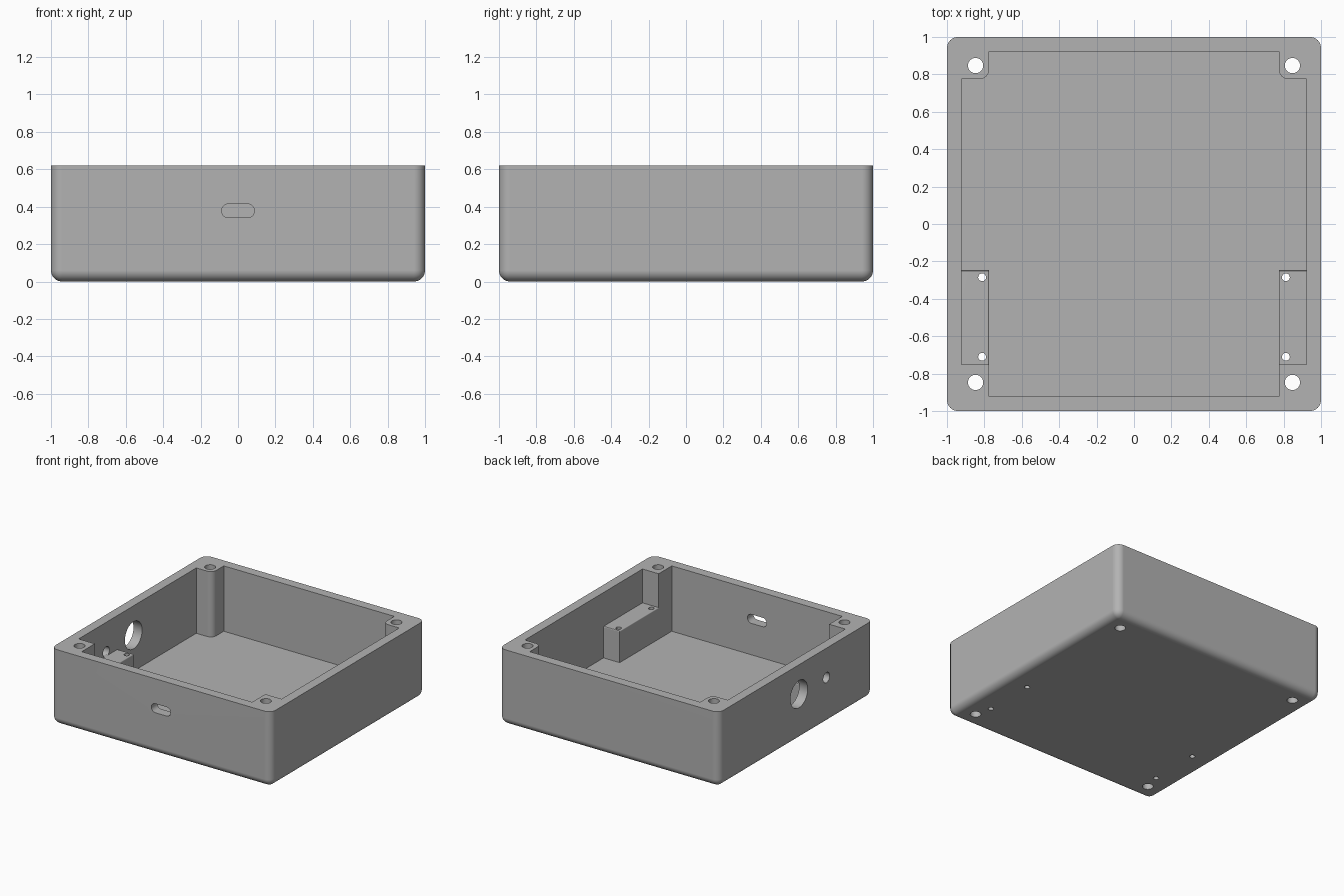
import bpy, bmesh, math
from mathutils import Matrix, Vector

cube = bpy.data.objects.get("Cube")
if cube:
    bpy.data.objects.remove(cube, do_unlink=True)

HEIGHT, FLOOR, LEDGE_TOP = 0.62, 0.083, 0.342
INNER, POST, FRONT_POST = 0.922, 0.775, 0.752
PORT_Z = 0.378

grey = bpy.data.materials.new("plain grey")
grey.use_nodes = True
color = (0.45, 0.45, 0.45, 1)
grey.diffuse_color = color
grey.node_tree.nodes["Principled BSDF"].inputs["Base Color"].default_value = color


def finish(bm, name):
    bmesh.ops.recalc_face_normals(bm, faces=bm.faces)
    mesh = bpy.data.meshes.new(name)
    bm.to_mesh(mesh)
    bm.free()
    obj = bpy.data.objects.new(name, mesh)
    mesh.materials.append(grey)
    bpy.context.collection.objects.link(obj)
    return obj


def box_mesh(low, high):
    low, high = Vector(low), Vector(high)
    bm = bmesh.new()
    bmesh.ops.create_cube(bm, size=1)
    for v in bm.verts:
        v.co = (low + high) / 2 + v.co * (high - low)
    return bm


def prism(points, depth, name, matrix):
    """Extrude a flat outline along its local z, then place it."""
    bm = bmesh.new()
    face = bm.faces.new([bm.verts.new((x, y, 0)) for x, y in points])
    out = bmesh.ops.extrude_face_region(bm, geom=[face])
    verts = [g for g in out["geom"] if isinstance(g, bmesh.types.BMVert)]
    bmesh.ops.translate(bm, verts=verts, vec=(0, 0, depth))
    bm.transform(matrix)
    return finish(bm, name)


def arc(cx, cy, r, start, end, steps):
    angles = [math.radians(start + (end - start) * i / steps) for i in range(steps + 1)]
    return [(cx + r * math.cos(a), cy + r * math.sin(a)) for a in angles]


def circle(r):
    return arc(0, 0, r, 0, 360, 32)[:-1]


def activate(obj):
    bpy.ops.object.select_all(action="DESELECT")
    obj.select_set(True)
    bpy.context.view_layer.objects.active = obj


def cut(obj, cutter):
    activate(obj)
    mod = obj.modifiers.new("cut", "BOOLEAN")
    mod.operation, mod.solver, mod.object = "DIFFERENCE", "EXACT", cutter
    bpy.ops.object.modifier_apply(modifier=mod.name)


def smooth(obj):
    activate(obj)
    bpy.ops.object.shade_smooth_by_angle(angle=math.radians(30))
    mod = obj.modifiers.new("even normals", "WEIGHTED_NORMAL")
    mod.keep_sharp = True


# Outer block, rounded on every edge except the top rim
bm = box_mesh((-1, -1, 0), (1, 1, HEIGHT))
edges = [e for e in bm.edges if min(v.co.z for v in e.verts) < 0.01]
bmesh.ops.bevel(bm, geom=edges, offset=0.06, segments=8, profile=0.5, affect="EDGES")
case = finish(bm, "case_shell")

# Cavity outline, leaving square front posts and rounded back posts
r = 0.05
right_half = [(POST, -INNER), (POST, -FRONT_POST), (INNER, -FRONT_POST), (INNER, POST)]
right_half += arc(POST + r, POST + r, r, 270, 180, 8) + [(POST, INNER)]
outline = right_half + [(-x, y) for x, y in reversed(right_half)]
cutters = [prism(outline, HEIGHT, "cavity_cutter", Matrix.Translation((0, 0, FLOOR)))]

# Corner screw holes
for sx in (-1, 1):
    for sy in (-1, 1):
        place = Matrix.Translation((sx * 0.847, sy * 0.847, -0.1))
        cutters.append(prism(circle(0.041), 1, "screw_hole_cutter", place))

# Rounded slot in the front wall
slot = arc(0.051, 0, 0.037, -90, 90, 12) + arc(-0.051, 0, 0.037, 90, 270, 12)
to_front = Matrix.Translation((0, -0.85, PORT_Z)) @ Matrix.Rotation(math.pi / 2, 4, "X")
cutters.append(prism(slot, 0.3, "slot_cutter", to_front))

# Two round ports in the right wall
for y, radius in ((-0.04, 0.112), (-0.395, 0.042)):
    place = Matrix.Translation((-1.1, y, PORT_Z)) @ Matrix.Rotation(math.pi / 2, 4, "Y")
    cutters.append(prism(circle(radius), 0.25, "port_cutter", place))

# Narrow holes through the ledges and the floor
pins = []
for sx in (-1, 1):
    for y in (-0.285, -0.71):
        place = Matrix.Translation((sx * 0.812, y, -0.1))
        pins.append(prism(circle(0.021), 0.8, "pin_hole_cutter", place))

for cutter in cutters + pins:
    cut(case, cutter)
smooth(case)

# Mounting ledges beside the front posts, with softened top edges
for side, sx in (("left", 1), ("right", -1)):
    xs = sorted((sx * POST, sx * (INNER + 0.02)))
    bm = box_mesh((xs[0], -FRONT_POST, FLOOR - 0.02), (xs[1], -0.246, LEDGE_TOP))
    edges = [e for e in bm.edges if all(v.co.z > 0.3 for v in e.verts)
             and (all(abs(v.co.x) < 0.8 for v in e.verts)
                  or all(v.co.y > -0.3 for v in e.verts))]
    bmesh.ops.bevel(bm, geom=edges, offset=0.008, segments=3, profile=0.5, affect="EDGES")
    ledge = finish(bm, side + "_ledge")
    for pin in pins:
        cut(ledge, pin)
    smooth(ledge)

for cutter in cutters + pins:
    bpy.data.objects.remove(cutter, do_unlink=True)
